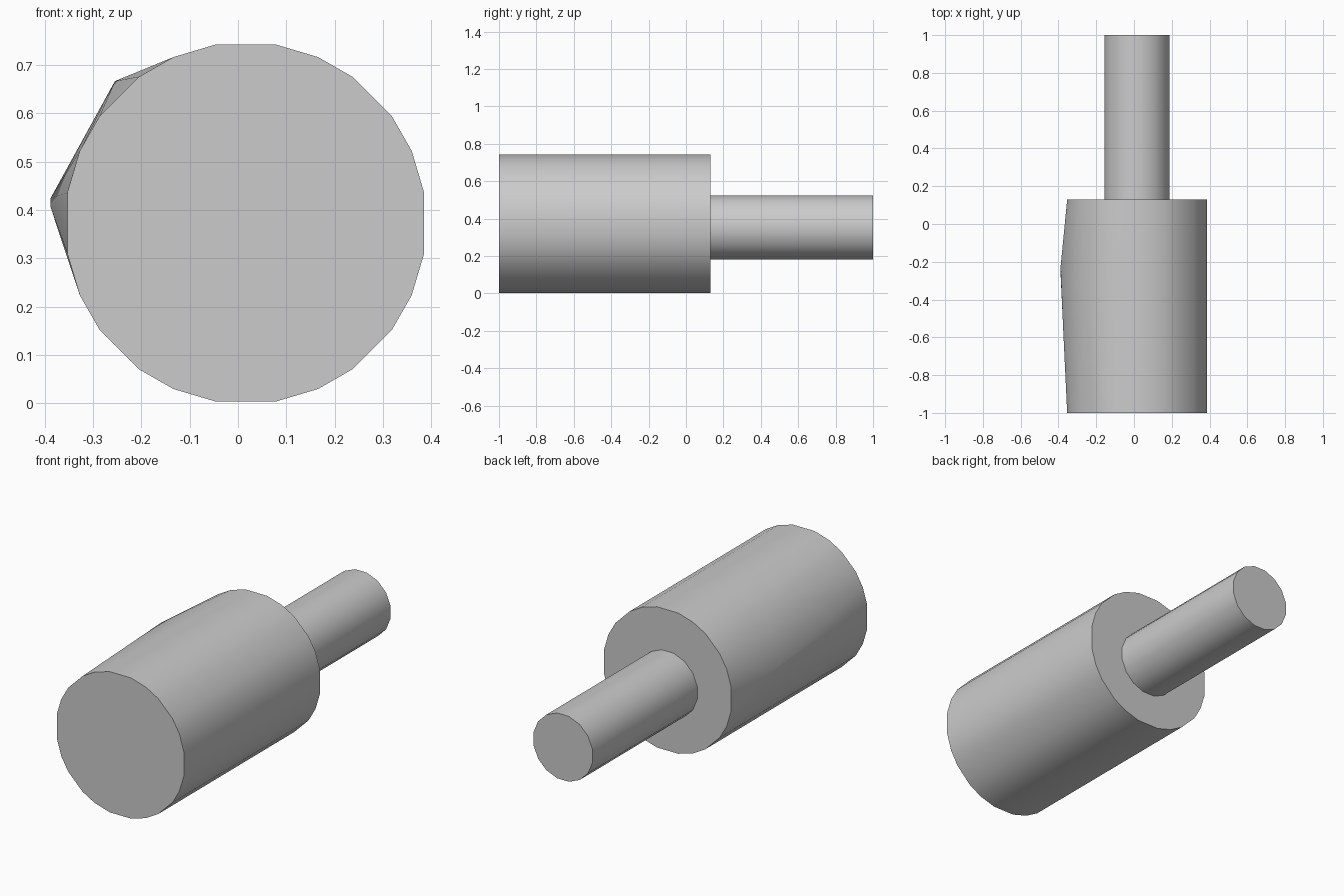
import bpy
import bmesh
from math import sin, cos, radians

if "Cube" in bpy.data.objects:
    bpy.data.objects.remove(bpy.data.objects["Cube"])

# Single grey material
grey = bpy.data.materials.new("plain grey")
grey.use_nodes = True
colour = (0.6, 0.6, 0.6, 1)
grey.diffuse_color = colour
grey.node_tree.nodes["Principled BSDF"].inputs["Base Color"].default_value = colour


def hull_rod(name, centre, radius, angles, y_range, bumps=()):
    """Rod along y, wrapped tightly around two end rings and any bump points."""
    bm = bmesh.new()
    for y in y_range:
        for a in angles:
            x = centre[0] + radius * cos(radians(a))
            z = centre[1] + radius * sin(radians(a))
            bm.verts.new((x, y, z))
    for point in bumps:
        bm.verts.new(point)
    bmesh.ops.convex_hull(bm, input=bm.verts[:])
    loose = [v for v in bm.verts if not v.link_faces]
    bmesh.ops.delete(bm, geom=loose, context='VERTS')
    bmesh.ops.dissolve_limit(bm, angle_limit=radians(0.3),
                             verts=bm.verts[:], edges=bm.edges[:])
    bmesh.ops.recalc_face_normals(bm, faces=bm.faces[:])
    mesh = bpy.data.meshes.new(name)
    bm.to_mesh(mesh)
    bm.free()
    mesh.materials.append(grey)
    obj = bpy.data.objects.new(name, mesh)
    bpy.context.collection.objects.link(obj)
    bpy.ops.object.select_all(action='DESELECT')
    obj.select_set(True)
    bpy.context.view_layer.objects.active = obj
    bpy.ops.object.shade_smooth_by_angle(angle=radians(35))
    return obj


# Thick body: slightly uneven facets repeated per quadrant, swelling on its right
quadrant = (9.6, 23.5, 36, 54, 66.5, 80.4)
body_angles = [turn + a for turn in (0, 90, 180, 270) for a in quadrant]
swelling = [(-0.255, -0.27, 0.667), (-0.388, -0.22, 0.425), (-0.388, -0.28, 0.405)]
hull_rod("body", (0.016, 0.373), 0.375, body_angles, (-1, 0.13), swelling)

# Thin shaft at the back
sides = 16
shaft_angles = [(i + 0.5) * 360 / sides for i in range(sides)]
hull_rod("shaft", (0.015, 0.353), 0.175, shaft_angles, (0.1, 1))
